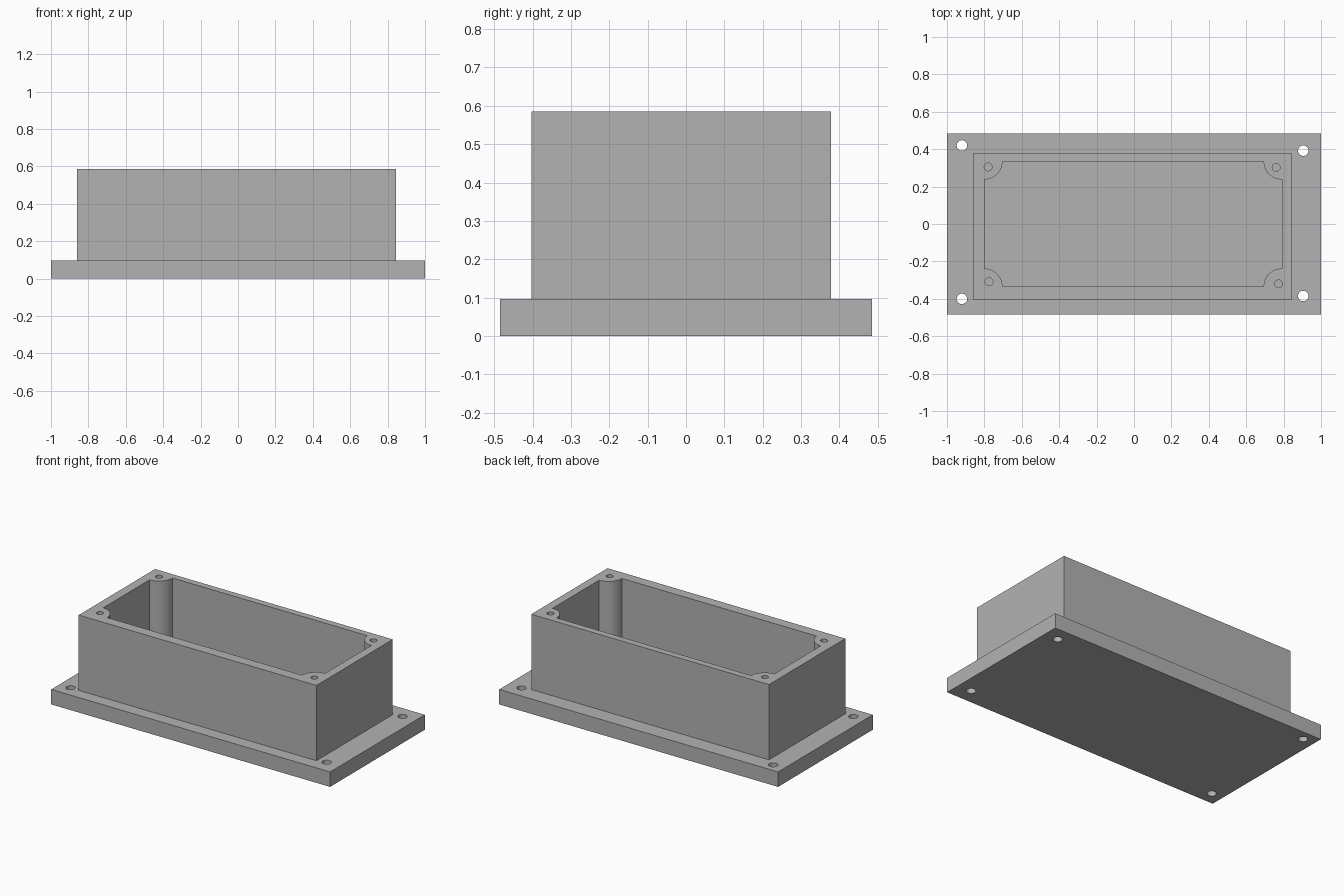
import bpy
import bmesh
import math

if "Cube" in bpy.data.objects:
    bpy.data.objects.remove(bpy.data.objects["Cube"])

PLATE_TOP, HOUSING_TOP = 0.097, 0.585

grey = bpy.data.materials.new("plain grey")
grey.diffuse_color = (0.45, 0.45, 0.45, 1.0)
grey.use_nodes = True
grey.node_tree.nodes["Principled BSDF"].inputs["Base Color"].default_value = grey.diffuse_color


def rect(x0, x1, y0, y1):
    return [(x0, y0), (x1, y0), (x1, y1), (x0, y1)]


def arc(cx, cy, r, a0, a1, n):
    angles = [math.radians(a0 + (a1 - a0) * i / n) for i in range(n + 1)]
    return [(cx + r * math.cos(a), cy + r * math.sin(a)) for a in angles]


def circle(cx, cy, r, n=32):
    return arc(cx, cy, r, 0, 360, n)[:-1]


def prism(name, outline, z0, z1):
    """Extrude a flat outline between two heights."""
    bm = bmesh.new()
    base = bm.faces.new([bm.verts.new((x, y, z0)) for x, y in outline])
    ext = bmesh.ops.extrude_face_region(bm, geom=[base], use_keep_orig=True)
    verts = [v for v in ext["geom"] if isinstance(v, bmesh.types.BMVert)]
    bmesh.ops.translate(bm, verts=verts, vec=(0, 0, z1 - z0))
    bmesh.ops.recalc_face_normals(bm, faces=bm.faces)
    mesh = bpy.data.meshes.new(name)
    bm.to_mesh(mesh)
    bm.free()
    mesh.materials.append(grey)
    ob = bpy.data.objects.new(name, mesh)
    bpy.context.collection.objects.link(ob)
    return ob


def cut(target, outline, z0, z1):
    """Cut an extruded outline out of a part."""
    cutter = prism("cutter", outline, z0, z1)
    cutter.hide_render = True
    mod = target.modifiers.new("cut", "BOOLEAN")
    mod.operation, mod.solver, mod.object = "DIFFERENCE", "EXACT", cutter
    bpy.context.view_layer.objects.active = target
    bpy.ops.object.modifier_apply(modifier=mod.name)
    bpy.data.objects.remove(cutter)


def shade(ob):
    bpy.ops.object.select_all(action="DESELECT")
    ob.select_set(True)
    bpy.context.view_layer.objects.active = ob
    bpy.ops.object.shade_smooth_by_angle(angle=math.radians(30))


# Mounting plate with four through holes
plate = prism("mounting_plate", rect(-1, 1, -0.485, 0.485), 0, PLATE_TOP)
for x, y in [(-0.92, 0.42), (0.905, 0.392), (-0.92, -0.40), (0.905, -0.385)]:
    cut(plate, circle(x, y, 0.028), -0.1, 0.2)

# Open housing: the cavity outline bends around a round post in each corner
X0, X1, Y0, Y1, R = -0.80, 0.79, -0.335, 0.335, 0.097
cavity = (arc(X0, Y0, R, 90, 0, 16) + arc(X1, Y0, R, 180, 90, 16)
          + arc(X1, Y1, R, 270, 180, 16) + arc(X0, Y1, R, 360, 270, 16))
housing = prism("housing", rect(-0.86, 0.845, -0.403, 0.378), PLATE_TOP, HOUSING_TOP)
cut(housing, cavity, 0.0, 0.7)

# Screw holes in the corner posts
for x, y in [(-0.78, 0.305), (0.76, 0.303), (-0.775, -0.308), (0.772, -0.32)]:
    cut(housing, circle(x, y, 0.021, 24), 0.2, 0.7)

for part in (plate, housing):
    shade(part)
